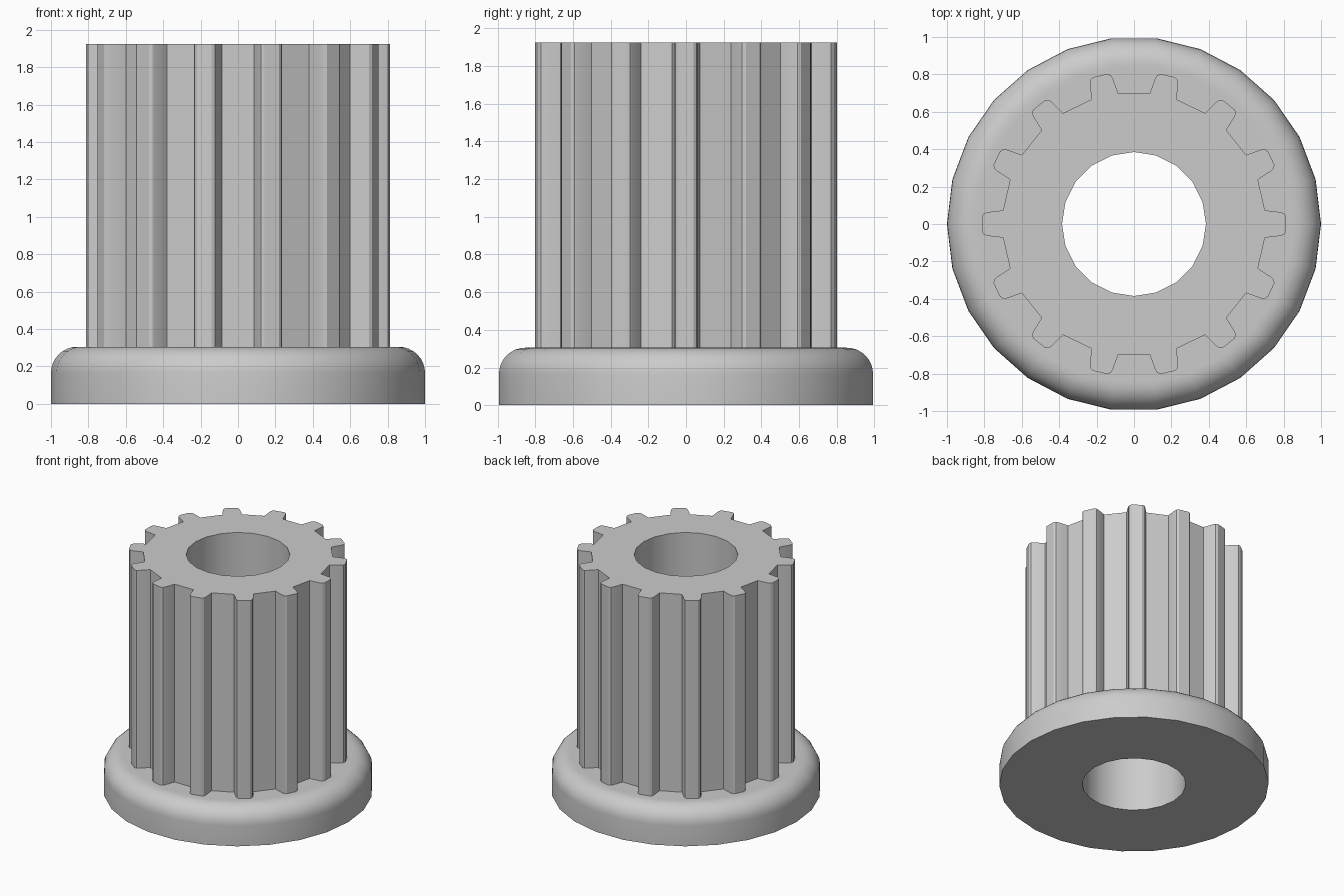
import bpy
import bmesh
from math import sin, cos, pi, radians

cube = bpy.data.objects.get("Cube")
if cube:
    bpy.data.objects.remove(cube)

BORE_RADIUS, BORE_SIDES = 0.385, 20
FLANGE_SIDES, FLANGE_TOP = 26, 0.305
TEETH, HUB_TOP = 14, 1.925

grey = bpy.data.materials.new("plain grey")
grey.use_nodes = True
grey.diffuse_color = (0.6, 0.6, 0.6, 1)
grey.node_tree.nodes["Principled BSDF"].inputs["Base Color"].default_value = (0.6, 0.6, 0.6, 1)


def circle(radius, z, sides):
    return [(radius * cos(2 * pi * i / sides), radius * sin(2 * pi * i / sides), z)
            for i in range(sides)]


def skin(bm, loops):
    """Join equal loops with quads; return the edges of the first and last loop."""
    rings = [[bm.verts.new(p) for p in loop] for loop in loops]
    count = len(rings[0])
    for low, high in zip(rings, rings[1:]):
        for i in range(count):
            j = (i + 1) % count
            bm.faces.new((low[i], low[j], high[j], high[i]))
    return [[bm.edges.get((ring[i], ring[(i + 1) % count])) for i in range(count)]
            for ring in (rings[0], rings[-1])]


def bored_part(name, outer_loops):
    """Outer skin with a round bore through it and flat ends."""
    bm = bmesh.new()
    outer = skin(bm, outer_loops)
    bore = skin(bm, [circle(BORE_RADIUS, loop[0][2], BORE_SIDES)
                     for loop in (outer_loops[0], outer_loops[-1])])
    for outside, inside in zip(outer, bore):
        bmesh.ops.triangle_fill(bm, edges=outside + inside, use_beauty=True)
    bmesh.ops.recalc_face_normals(bm, faces=bm.faces[:])
    mesh = bpy.data.meshes.new(name)
    bm.to_mesh(mesh)
    bm.free()
    mesh.materials.append(grey)
    part = bpy.data.objects.new(name, mesh)
    bpy.context.collection.objects.link(part)
    bpy.ops.object.select_all(action="DESELECT")
    part.select_set(True)
    bpy.context.view_layer.objects.active = part
    bpy.ops.object.shade_smooth_by_angle(angle=radians(25))
    return part


# Flange: straight rim with a rounded upper edge
ROUND, STEPS = 0.14, 8
profile = [(1, 0)]
for k in range(STEPS + 1):
    a = pi / 2 * k / STEPS
    profile.append((1 - ROUND + ROUND * cos(a), FLANGE_TOP - ROUND + ROUND * sin(a)))
profile.append((0.84, FLANGE_TOP))
bored_part("flange", [circle(r, z, FLANGE_SIDES) for r, z in profile])

# Hub: one tapered tooth with rounded tip corners, repeated around the axis
half_tooth = [(0.70, 0.073), (0.785, 0.063), (0.803, 0.056), (0.814, 0.040)]
tooth = [(x, -y) for x, y in half_tooth] + half_tooth[::-1]
outline = []
for t in range(TEETH):
    c, s = cos(2 * pi * t / TEETH), sin(2 * pi * t / TEETH)
    outline += [(x * c - y * s, x * s + y * c) for x, y in tooth]
bored_part("toothed_hub", [[(x, y, z) for x, y in outline] for z in (FLANGE_TOP, HUB_TOP)])
